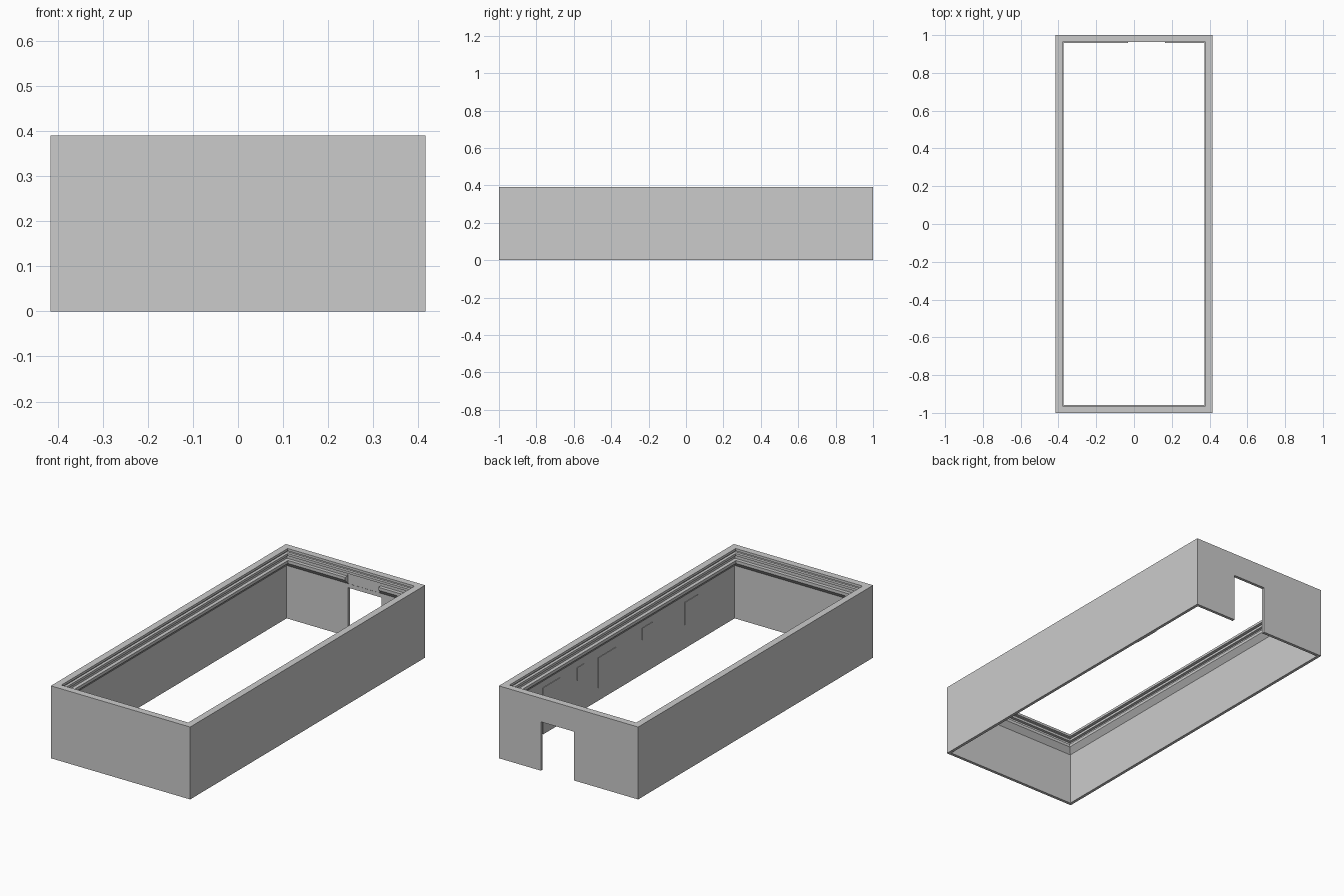
import bpy, bmesh

if "Cube" in bpy.data.objects:
    bpy.data.objects.remove(bpy.data.objects["Cube"])

HX, HY, H, WALL = 0.415, 1.0, 0.39, 0.016
DOOR_L, DOOR_R, DOOR_TOP = -0.033, 0.165, 0.263


def finish(name, bm):
    bmesh.ops.recalc_face_normals(bm, faces=bm.faces)
    me = bpy.data.meshes.new(name)
    bm.to_mesh(me)
    bm.free()
    ob = bpy.data.objects.new(name, me)
    bpy.context.collection.objects.link(ob)
    return ob


def box(name, lo, hi):
    bm = bmesh.new()
    bmesh.ops.create_cube(bm, size=1)
    for v in bm.verts:
        v.co = [(a + b) / 2 + c * (b - a) for a, b, c in zip(lo, hi, v.co)]
    return finish(name, bm)


def cut(target, lo, hi):
    cutter = box("cutter", lo, hi)
    cutter.hide_render = True
    mod = target.modifiers.new("cut", 'BOOLEAN')
    mod.operation, mod.solver, mod.object = 'DIFFERENCE', 'EXACT', cutter
    bpy.context.view_layer.objects.active = target
    bpy.ops.object.modifier_apply(modifier=mod.name)
    bpy.data.objects.remove(cutter)


# Wall section (inset, height): thin wall, sloped ledge, grooved parapet
profile = [(0, 0), (0, H), (0.037, H), (0.037, 0.377), (0.022, 0.377),
           (0.022, 0.363), (0.037, 0.363), (0.037, 0.350), (0.022, 0.350),
           (0.022, 0.328), (0.041, 0.328), (0.041, 0.312), (WALL, 0.285), (WALL, 0)]

# Outer shell: section carried around the rectangular plan
bm = bmesh.new()
rings = [[bm.verts.new((sx * (HX - t), sy * (HY - t), z))
          for sx, sy in ((-1, -1), (1, -1), (1, 1), (-1, 1))] for t, z in profile]
for i, ring in enumerate(rings):
    nxt = rings[(i + 1) % len(rings)]
    for k in range(4):
        j = (k + 1) % 4
        bm.faces.new((ring[k], ring[j], nxt[j], nxt[k]))
shell = finish("building_walls", bm)

# Rear doorway, and the gap in the inner ledge above it
cut(shell, (DOOR_L, 0.9, -0.1), (DOOR_R, 1.1, DOOR_TOP))
cut(shell, (DOOR_L, 0.9, 0.2), (DOOR_R, 0.983, 0.337))

# Shallow panels on the inside of the right wall: y range, z range
panels = [(0.504, 0.65, 0, 0.25), (0.30, 0.36, 0.18, 0.247),
          (0.026, 0.18, 0.07, 0.232), (-0.28, -0.197, 0.183, 0.249),
          (-0.667, -0.556, 0.127, 0.249)]
for n, (y0, y1, z0, z1) in enumerate(panels):
    box(f"inner_panel_{n + 1}", (HX - WALL - 0.003, y0, z0), (HX - WALL + 0.003, y1, z1))
